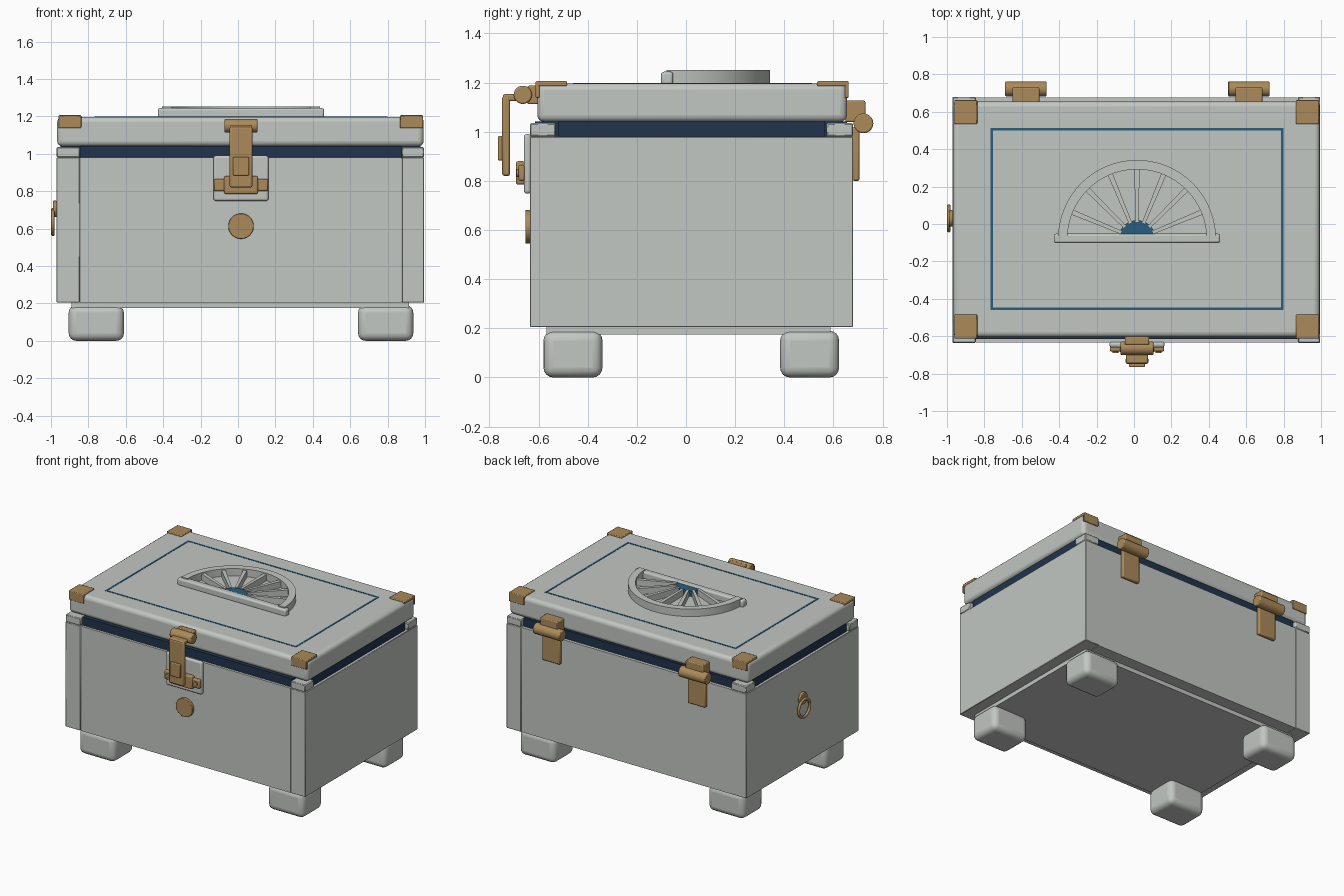
import bpy, bmesh, math
from mathutils import Matrix

if "Cube" in bpy.data.objects:
    bpy.data.objects.remove(bpy.data.objects["Cube"])

CX, CY = 0.013, 0.022  # centre of the box body


def material(name, rgb):
    m = bpy.data.materials.new(name)
    m.diffuse_color = (*rgb, 1)
    m.use_nodes = True
    m.node_tree.nodes["Principled BSDF"].inputs["Base Color"].default_value = m.diffuse_color
    return m


GREY = material("pale grey", (0.54, 0.57, 0.54))
BRASS = material("brass", (0.41, 0.255, 0.10))
NAVY = material("dark navy", (0.015, 0.034, 0.075))
BLUE = material("inlay blue", (0.022, 0.11, 0.21))


def finish(name, bm, mat, bevel=0, segments=3):
    bmesh.ops.recalc_face_normals(bm, faces=bm.faces)
    me = bpy.data.meshes.new(name)
    bm.to_mesh(me)
    bm.free()
    me.materials.append(mat)
    ob = bpy.data.objects.new(name, me)
    bpy.context.collection.objects.link(ob)
    if bevel:
        b = ob.modifiers.new("bevel", 'BEVEL')
        b.width, b.segments, b.limit_method = bevel, segments, 'ANGLE'
    bpy.context.view_layer.objects.active = ob
    ob.select_set(True)
    bpy.ops.object.shade_smooth_by_angle(angle=math.radians(35))
    ob.select_set(False)
    return ob


def box(name, x, y, z, mat, bevel=0, segments=3):
    """Box from (min, max) pairs."""
    bm = bmesh.new()
    size = [b - a for a, b in (x, y, z)]
    mid = [(a + b) / 2 for a, b in (x, y, z)]
    bmesh.ops.create_cube(bm, size=1, matrix=Matrix.Translation(mid) @ Matrix.Diagonal((*size, 1)))
    return finish(name, bm, mat, bevel, segments)


def rod(name, centre, radius, length, axis, mat, bevel=0):
    """Cylinder along the X or Y axis."""
    bm = bmesh.new()
    rot = Matrix.Rotation(math.pi / 2, 4, 'Y' if axis == 'X' else 'X')
    bmesh.ops.create_cone(bm, cap_ends=True, segments=40, radius1=radius, radius2=radius,
                          depth=length, matrix=Matrix.Translation(centre) @ rot)
    return finish(name, bm, mat, bevel, 2)


def prism(name, outline, z0, z1, mat):
    """Flat outline extruded upwards."""
    bm = bmesh.new()
    face = bm.faces.new([bm.verts.new((x, y, z0)) for x, y in outline])
    up = bmesh.ops.extrude_face_region(bm, geom=[face])["geom"]
    bmesh.ops.translate(bm, vec=(0, 0, z1 - z0), verts=[v for v in up if isinstance(v, bmesh.types.BMVert)])
    return finish(name, bm, mat)


# Body: side slabs run full depth, with front and back panels between them
box("body_core", (-0.845, 0.875), (-0.633, 0.677), (0.205, 0.98), GREY)
box("side_left", (-0.97, -0.846), (-0.635, 0.68), (0.205, 0.98), GREY, 0.003, 1)
box("side_right", (0.876, 0.995), (-0.635, 0.68), (0.205, 0.98), GREY, 0.003, 1)
for sx, x in (("left", (-0.97, -0.846)), ("right", (0.876, 0.995))):
    for sy, y in (("front", (-0.635, -0.53)), ("back", (0.572, 0.68))):
        box(f"corner_cap_{sy}_{sx}", x, y, (0.981, 1.035), GREY, 0.005, 1)

# Dark lining showing in the gap below the lid
box("lining_front_back", (-0.845, 0.875), (-0.615, 0.655), (0.975, 1.042), NAVY)
box("lining_sides", (-0.95, 0.975), (-0.52, 0.565), (0.975, 1.042), NAVY)

# Plinth and feet
box("plinth", (-0.89, 0.915), (-0.568, 0.588), (0.175, 0.21), GREY)
for sx, x in (("left", (-0.905, -0.61)), ("right", (0.642, 0.937))):
    for sy, y in (("front", (-0.58, -0.34)), ("back", (0.383, 0.623))):
        box(f"foot_{sy}_{sx}", x, y, (0, 0.19), GREY, 0.04, 4)

# Lid with folded corner plates
box("lid", (-0.967, 0.993), (-0.605, 0.655), (1.04, 1.197), GREY, 0.028, 4)
for sx, x in (("left", (-0.96, -0.838)), ("right", (0.866, 0.989))):
    for sy, s, edge in (("front", -1, -0.612), ("back", 1, 0.662)):
        inner = edge - s * 0.128
        box(f"corner_plate_{sy}_{sx}", x, sorted((inner, edge)), (1.185, 1.206), BRASS, 0.005, 2)
        box(f"corner_flap_{sy}_{sx}", x, sorted((edge - s * 0.016, edge)), (1.138, 1.2), BRASS, 0.004, 2)

# Blue line inlay on the lid
X0, X1, Y0, Y1, W, Z = -0.768, 0.799, -0.46, 0.513, 0.013, (1.194, 1.199)
box("inlay_front", (X0, X1), (Y0, Y0 + W), Z, BLUE)
box("inlay_back", (X0, X1), (Y1 - W, Y1), Z, BLUE)
box("inlay_left", (X0, X0 + W), (Y0 + W, Y1 - W), Z, BLUE)
box("inlay_right", (X1 - W, X1), (Y0 + W, Y1 - W), Z, BLUE)

# Fan ornament: base bar, half ring, seven spokes and a blue hub
FX, FY = 0.016, -0.08


def arc(r, n=48):
    return [(FX + r * math.cos(math.pi * i / n), FY + r * math.sin(math.pi * i / n)) for i in range(n + 1)]


box("fan_base", (FX - 0.445, FX + 0.445), (-0.102, -0.052), (1.19, 1.244), GREY, 0.012, 3)
prism("fan_rim", arc(0.422) + arc(0.372)[::-1], 1.19, 1.252, GREY)
prism("fan_hub", arc(0.1, 24), 1.19, 1.238, BLUE)
for i in range(1, 8):
    a = math.pi * i / 8
    c, s = math.cos(a), math.sin(a)
    corners = [(0.092, -0.009), (0.385, -0.014), (0.385, 0.014), (0.092, 0.009)]
    prism(f"fan_spoke_{i}", [(FX + c * r - s * w, FY + s * r + c * w) for r, w in corners], 1.19, 1.243, GREY)

# Front latch
LX = 0.016
box("latch_plate", (LX - 0.147, LX + 0.147), (-0.66, -0.63), (0.748, 0.99), GREY, 0.012, 3)
box("latch_keeper_base", (LX - 0.145, LX + 0.145), (-0.682, -0.655), (0.80, 0.865), BRASS, 0.008, 2)
box("latch_keeper", (LX - 0.09, LX + 0.09), (-0.692, -0.655), (0.785, 0.88), BRASS, 0.008, 2)
for s, side in ((-1, "left"), (1, "right")):
    rod(f"latch_screw_{side}", (LX + s * 0.115, -0.684, 0.832), 0.016, 0.012, 'Y', BRASS)
box("latch_lid_leaf", (LX - 0.065, LX + 0.065), (-0.645, -0.6), (1.112, 1.187), BRASS, 0.006, 2)
rod("latch_barrel", (LX, -0.664, 1.15), 0.037, 0.176, 'X', BRASS, 0.006)
box("latch_bridge", (LX - 0.06, LX + 0.06), (-0.745, -0.66), (1.124, 1.153), BRASS, 0.008, 2)
box("latch_strap", (LX - 0.061, LX + 0.061), (-0.748, -0.716), (0.82, 1.145), BRASS, 0.009, 2)
box("latch_thumb_plate", (LX - 0.042, LX + 0.042), (-0.765, -0.74), (0.883, 0.983), BRASS, 0.005, 2)
rod("front_medallion", (LX, -0.643, 0.613), 0.068, 0.022, 'Y', BRASS, 0.003)

# Rear hinges
for side, hx in (("left", -0.578), ("right", 0.614)):
    rod(f"hinge_barrel_{side}", (hx, 0.722, 1.034), 0.04, 0.222, 'X', BRASS, 0.006)
    box(f"hinge_upper_leaf_{side}", (hx - 0.072, hx + 0.072), (0.648, 0.73), (1.04, 1.126), BRASS, 0.006, 2)
    box(f"hinge_lower_leaf_{side}", (hx - 0.072, hx + 0.072), (0.677, 0.706), (0.80, 1.02), BRASS, 0.008, 2)

# Ring pull on the left side
rod("ring_mount", (-0.979, 0.03, 0.705), 0.044, 0.02, 'X', BRASS, 0.004)
bpy.ops.mesh.primitive_torus_add(location=(-0.99, 0.03, 0.635), rotation=(0, math.pi / 2, 0),
                                 major_radius=0.065, minor_radius=0.01, major_segments=40, minor_segments=10)
ring = bpy.context.object
ring.name = "ring_pull"
ring.data.materials.append(BRASS)
bpy.ops.object.shade_smooth_by_angle(angle=math.radians(60))
